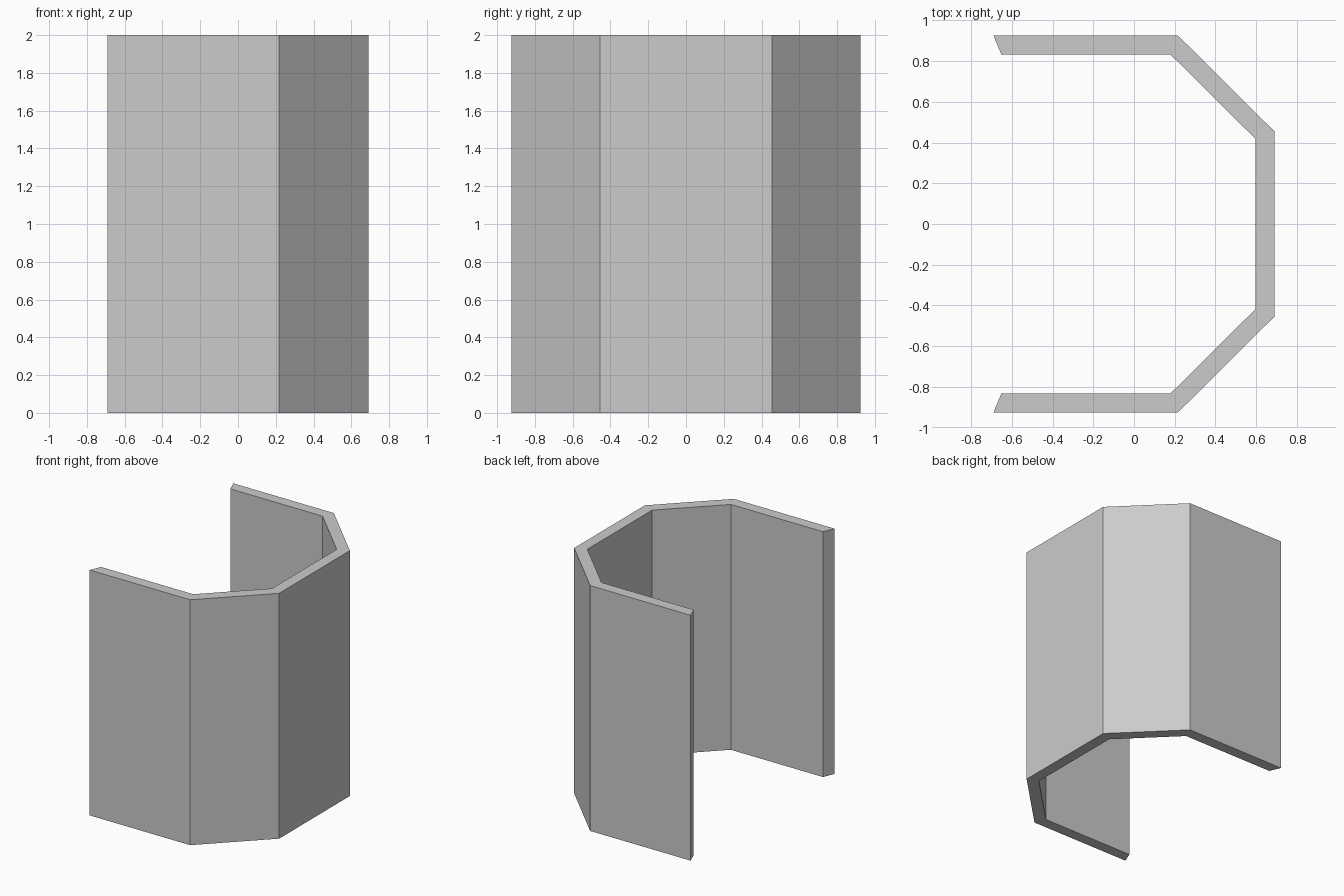
import bpy
import bmesh
from math import tan, pi

if "Cube" in bpy.data.objects:
    bpy.data.objects.remove(bpy.data.objects["Cube"])

HEIGHT = 2.0
WALL = 0.092
MITRE = WALL * tan(pi / 8)  # inset along each panel at a 45 degree corner

# Half of the plan, from the open end to the right-hand panel
outer_half = [(-0.69, 0.925), (0.217, 0.925), (0.69, 0.455)]
inner_half = [(-0.69 + MITRE, 0.925 - WALL),
              (0.217 - MITRE, 0.925 - WALL),
              (0.69 - WALL, 0.455 - MITRE)]


def mirrored(half):
    return half + [(x, -y) for x, y in reversed(half)]


# Wall footprint: one quad per panel, extruded upwards
bm = bmesh.new()
outer = [bm.verts.new((x, y, 0)) for x, y in mirrored(outer_half)]
inner = [bm.verts.new((x, y, 0)) for x, y in mirrored(inner_half)]
panels = [bm.faces.new((outer[i], outer[i + 1], inner[i + 1], inner[i]))
          for i in range(len(outer) - 1)]
top = bmesh.ops.extrude_face_region(bm, geom=panels, use_keep_orig=True)["geom"]
bmesh.ops.translate(bm, vec=(0, 0, HEIGHT),
                    verts=[g for g in top if isinstance(g, bmesh.types.BMVert)])
bmesh.ops.recalc_face_normals(bm, faces=bm.faces)

mesh = bpy.data.meshes.new("five_panel_wall")
bm.to_mesh(mesh)
bm.free()
wall = bpy.data.objects.new("five_panel_wall", mesh)
bpy.context.collection.objects.link(wall)
